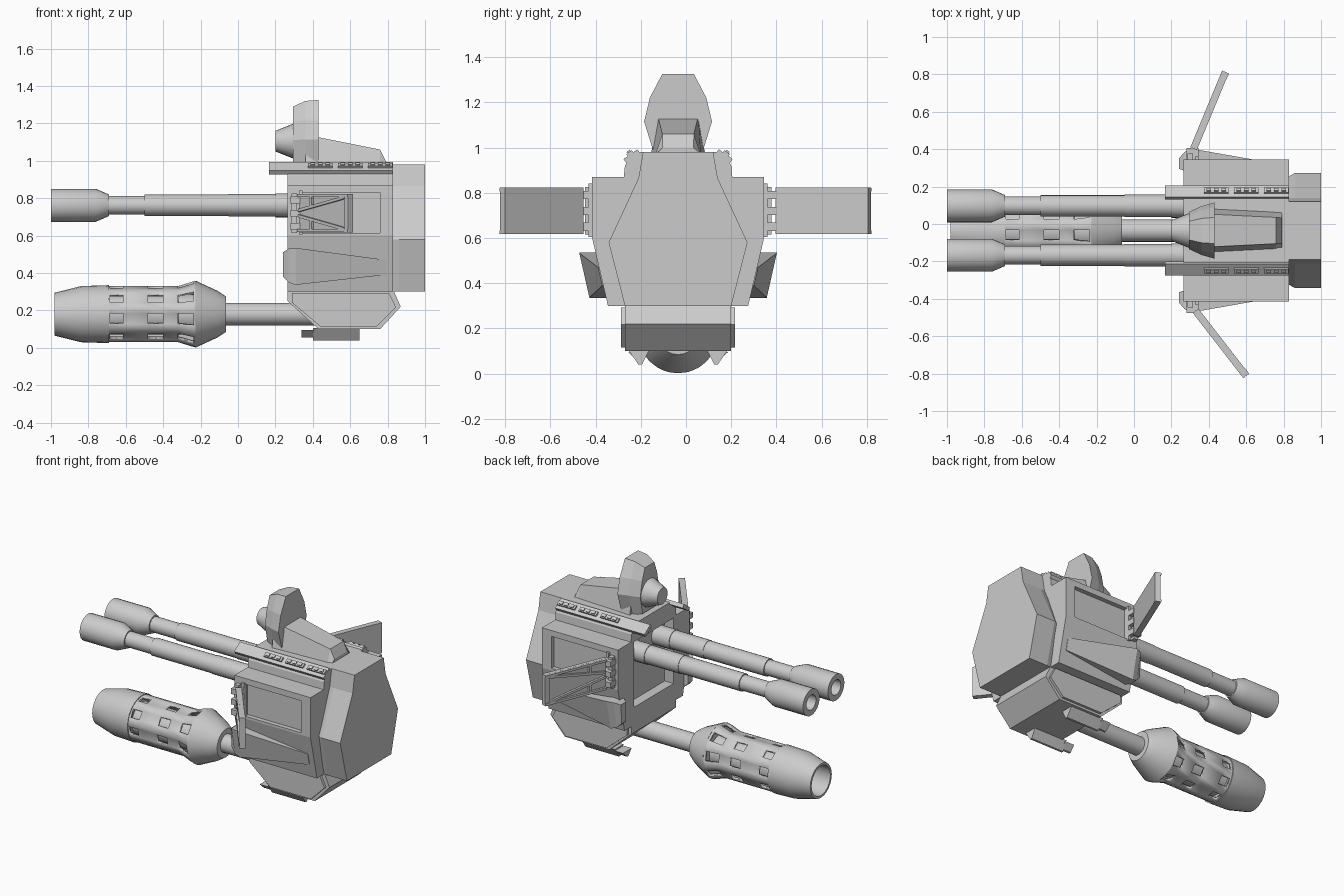
import bpy, bmesh, math
from mathutils import Vector, Matrix

cube = bpy.data.objects.get("Cube")
if cube:
    bpy.data.objects.remove(cube, do_unlink=True)

MID = -0.035  # y of the symmetry plane

grey = bpy.data.materials.new("plain grey")
grey.use_nodes = True
tone = (0.6, 0.6, 0.6, 1)
grey.diffuse_color = tone
grey.node_tree.nodes["Principled BSDF"].inputs["Base Color"].default_value = tone


def build(name, verts, faces, smooth=False):
    bm = bmesh.new()
    vs = [bm.verts.new(v) for v in verts]
    for f in faces:
        bm.faces.new([vs[i] for i in f])
    bmesh.ops.remove_doubles(bm, verts=bm.verts, dist=0.0001)
    bmesh.ops.recalc_face_normals(bm, faces=bm.faces)
    mesh = bpy.data.meshes.new(name)
    bm.to_mesh(mesh)
    bm.free()
    mesh.materials.append(grey)
    ob = bpy.data.objects.new(name, mesh)
    bpy.context.collection.objects.link(ob)
    if smooth:
        bpy.ops.object.select_all(action='DESELECT')
        ob.select_set(True)
        bpy.context.view_layer.objects.active = ob
        bpy.ops.object.shade_smooth_by_angle(angle=math.radians(25))
    return ob


def skin(name, rings, caps=True, smooth=False, skip=None):
    """Join equal rings of points into a tube."""
    n = len(rings[0])
    faces = [(i * n + j, i * n + (j + 1) % n, (i + 1) * n + (j + 1) % n, (i + 1) * n + j)
             for i in range(len(rings) - 1) for j in range(n) if not (skip and skip(i, j))]
    if caps:
        faces += [tuple(range(n)), tuple(range((len(rings) - 1) * n, len(rings) * n))]
    return build(name, [p for r in rings for p in r], faces, smooth)


def loft(name, sections):
    """Sections along x, each a list of (half width, z) from top to bottom."""
    rings = []
    for x, half in sections:
        right = [(x, MID + w, z) for w, z in half]
        left = [(x, MID - w, z) for w, z in reversed(half)]
        rings.append(right + left)
    return skin(name, rings)


def side_prism(name, outline, y0, y1):
    return skin(name, [[(x, y, z) for x, z in outline] for y in (y0, y1)])


def lathe(name, profile, y, z, angles, skip=None, caps=False):
    rings = [[(x, y + r * math.cos(a), z + r * math.sin(a)) for a in angles] for x, r in profile]
    return skin(name, rings, caps, True, skip)


def box(name, size, matrix):
    corners = [(-1, -1), (1, -1), (1, 1), (-1, 1)]
    rings = [[matrix @ Vector((k * size[0] / 2, a * size[1] / 2, b * size[2] / 2))
              for a, b in corners] for k in (-1, 1)]
    return skin(name, rings)


def block(name, x0, x1, y0, y1, z0, z1):
    centre = ((x0 + x1) / 2, (y0 + y1) / 2, (z0 + z1) / 2)
    return box(name, (x1 - x0, abs(y1 - y0), z1 - z0), Matrix.Translation(centre))


def cut(target, cutter):
    mod = target.modifiers.new("cut", 'BOOLEAN')
    mod.operation = 'DIFFERENCE'
    mod.solver = 'EXACT'
    mod.object = cutter
    bpy.context.view_layer.objects.active = target
    bpy.ops.object.modifier_apply(modifier=mod.name)
    bpy.data.objects.remove(cutter, do_unlink=True)


# Main housing with side windows and a front opening
shape = [(0.195, 0.98), (0.235, 0.92), (0.24, 0.87), (0.38, 0.87), (0.38, 0.6), (0.31, 0.3)]
housing = loft("housing", [(0.265, shape), (0.83, shape)])
for s in (1, -1):
    cut(housing, block("window_cutter", 0.34, 0.76, MID + s * 0.35, MID + s * 0.5, 0.615, 0.83))
cut(housing, block("front_cutter", 0.2, 0.33, MID - 0.21, MID + 0.21, 0.42, 0.86))

# Rear plate
rear = [(0.155, 0.98), (0.175, 0.865), (0.307, 0.58), (0.235, 0.3)]
rear_root = [(0.155, 0.98), (0.175, 0.865), (0.285, 0.58), (0.235, 0.3)]
loft("rear_plate", [(0.82, rear_root), (0.86, rear), (1.0, rear)])

# Chin with side panels and skids
chin = [(0.265, 0.31), (0.265, 0.25), (0.43, 0.1), (0.76, 0.1), (0.87, 0.22), (0.83, 0.31)]
side_prism("chin", chin, MID - 0.235, MID + 0.235)
panel = [(0.55 + (x - 0.55) * 0.92, 0.2 + (z - 0.2) * 0.85) for x, z in chin]
side_prism("chin_panels", panel, MID - 0.252, MID + 0.252)
for s in (1, -1):
    for part, x0, x1, tip, top in (("skid", 0.4, 0.65, 0.04, 0.105), ("skid_tip", 0.34, 0.41, 0.055, 0.095)):
        tri = [(0.22, top), (0.128, top), (0.16, tip), (0.175, tip)]
        skin(part, [[(x, MID + s * w, z) for w, z in tri] for x in (x0, x1)])

# Sensor head: nose, shield and sloping tail
full = [i * math.tau / 24 for i in range(24)]
lathe("sensor_nose", [(0.2, 0.055), (0.3, 0.095), (0.36, 0.095)], MID, 1.105, full, caps=True)
loft("sensor_shield", [
    (0.295, [(0.05, 1.29), (0.08, 1.21), (0.1, 1.11), (0.075, 0.99)]),
    (0.36, [(0.065, 1.32), (0.108, 1.22), (0.13, 1.115), (0.09, 0.97)]),
    (0.43, [(0.07, 1.325), (0.125, 1.22), (0.15, 1.115), (0.105, 0.97)])])
loft("sensor_tail", [
    (0.36, [(0.09, 1.14), (0.12, 0.97)]),
    (0.76, [(0.07, 1.06), (0.1, 0.97)]),
    (0.79, [(0.068, 1.0), (0.1, 0.97)])])

# Tilted roof rails with raised strips
for s in (1, -1):
    tilt = Matrix.Translation((0, MID + s * 0.203, 0.96)) @ Matrix.Rotation(-s * math.radians(35), 4, 'X')
    box("roof_rail", (0.665, 0.075, 0.026), tilt @ Matrix.Translation((0.497, 0, 0)))
    for i in range(3):
        box("rail_strip", (0.13, 0.03, 0.012), tilt @ Matrix.Translation((0.44 + i * 0.16, 0, 0.018)))
        for k in (-0.04, 0, 0.04):
            box("rail_stud", (0.025, 0.018, 0.008),
                tilt @ Matrix.Translation((0.44 + i * 0.16 + k, 0, 0.027)))

# Tapered pods low on each side
pod = [(0.24, 0.33, 0.385, 0.375, 0.51, 0.38), (0.27, 0.32, 0.42, 0.385, 0.53, 0.35),
       (0.31, 0.3, 0.437, 0.392, 0.535, 0.335), (0.34, 0.3, 0.432, 0.388, 0.53, 0.34),
       (0.79, 0.3, 0.353, 0.335, 0.47, 0.39)]
for s in (1, -1):
    skin("side_pod", [[(x, MID + s * inner, top), (x, MID + s * out_top, top),
                       (x, MID + s * out_low, low), (x, MID + s * inner, low)]
                      for x, inner, out_top, out_low, top, low in pod])

# Open side doors with braces and hinges
for s, root, tip in ((1, (0.325, 0.4), (0.495, 0.81)), (-1, (0.335, -0.46), (0.605, -0.808))):
    a, b = Vector((*root, 0.72)), Vector((*tip, 0.72))
    along = (b - a).normalized()
    out = Vector((-abs(along.y), s * along.x, 0))
    frame = Matrix((along, out, Vector((0, 0, 1)))).transposed().to_4x4()
    frame.translation = a
    length = (b - a).length
    box("door", (length, 0.024, 0.205), frame @ Matrix.Translation((length / 2, 0, 0)))
    box("door_edge", (0.035, 0.036, 0.205), frame @ Matrix.Translation((length - 0.0175, 0.004, 0)))

    def brace(u0, z0, u1, z1):
        turn = Matrix.Rotation(-math.atan2(z1 - z0, u1 - u0), 4, 'Y')
        box("door_brace", (math.hypot(u1 - u0, z1 - z0), 0.02, 0.016),
            frame @ Matrix.Translation(((u0 + u1) / 2, 0.016, (z0 + z1) / 2)) @ turn)

    for k in (1, -1):
        brace(0, k * 0.094, length, k * 0.094)
        brace(0.01, k * 0.015, length - 0.03, k * 0.085)
        brace(0.12, k * 0.03, 0.12, k * 0.094)
    y = MID + s * 0.4
    block("hinge_post", 0.285, 0.315, MID + s * 0.37, y + s * 0.012, 0.615, 0.825)
    for z in (0.65, 0.72, 0.79):
        block("hinge_knuckle", 0.28, 0.345, MID + s * 0.37, y + s * 0.04, z - 0.018, z + 0.018)
    block("window_frame", 0.325, 0.345, MID + s * 0.36, MID + s * 0.395, 0.605, 0.84)

# Twin upper barrels with hollow muzzles
barrel = [(-0.88, 0), (-0.88, 0.05), (-1.0, 0.05), (-1.0, 0.088), (-0.76, 0.088), (-0.69, 0.058),
          (-0.69, 0.05), (-0.5, 0.05), (-0.5, 0.057), (-0.05, 0.057), (-0.05, 0.06),
          (0.2, 0.06), (0.2, 0.064), (0.4, 0.064), (0.4, 0)]
for y in (0.097, -0.167):
    lathe("upper_barrel", barrel, y, 0.762, full)

# Lower gun: shaft, core, muzzle, rear cone and slotted sleeve
lathe("gun_shaft", [(-0.12, 0.06), (0.45, 0.06)], MID, 0.18, full, caps=True)
lathe("gun_core", [(-0.7, 0.108), (-0.2, 0.108)], MID, 0.18, full, caps=True)
lathe("gun_muzzle", [(-0.75, 0), (-0.8, 0.1), (-0.98, 0.1), (-0.98, 0.115), (-0.84, 0.15),
                     (-0.69, 0.155), (-0.69, 0)], MID, 0.18, full)
lathe("gun_rear_cone", [(-0.225, 0), (-0.225, 0.178), (-0.11, 0.125), (-0.065, 0.095), (-0.065, 0)],
      MID, 0.18, full)
slots = [math.radians(45 * i + 10 + d) for i in range(8) for d in (-11, 11, 22)]
sleeve = lathe("gun_sleeve", [(-0.695, 0.14), (-0.685, 0.14), (-0.615, 0.14), (-0.48, 0.14), (-0.4, 0.14),
                              (-0.32, 0.14), (-0.235, 0.166), (-0.222, 0.168)], MID, 0.18, slots,
               skip=lambda i, j: i in (1, 3, 5) and j % 3 == 0)
shell = sleeve.modifiers.new("thickness", 'SOLIDIFY')
shell.thickness = 0.02
shell.offset = 0
